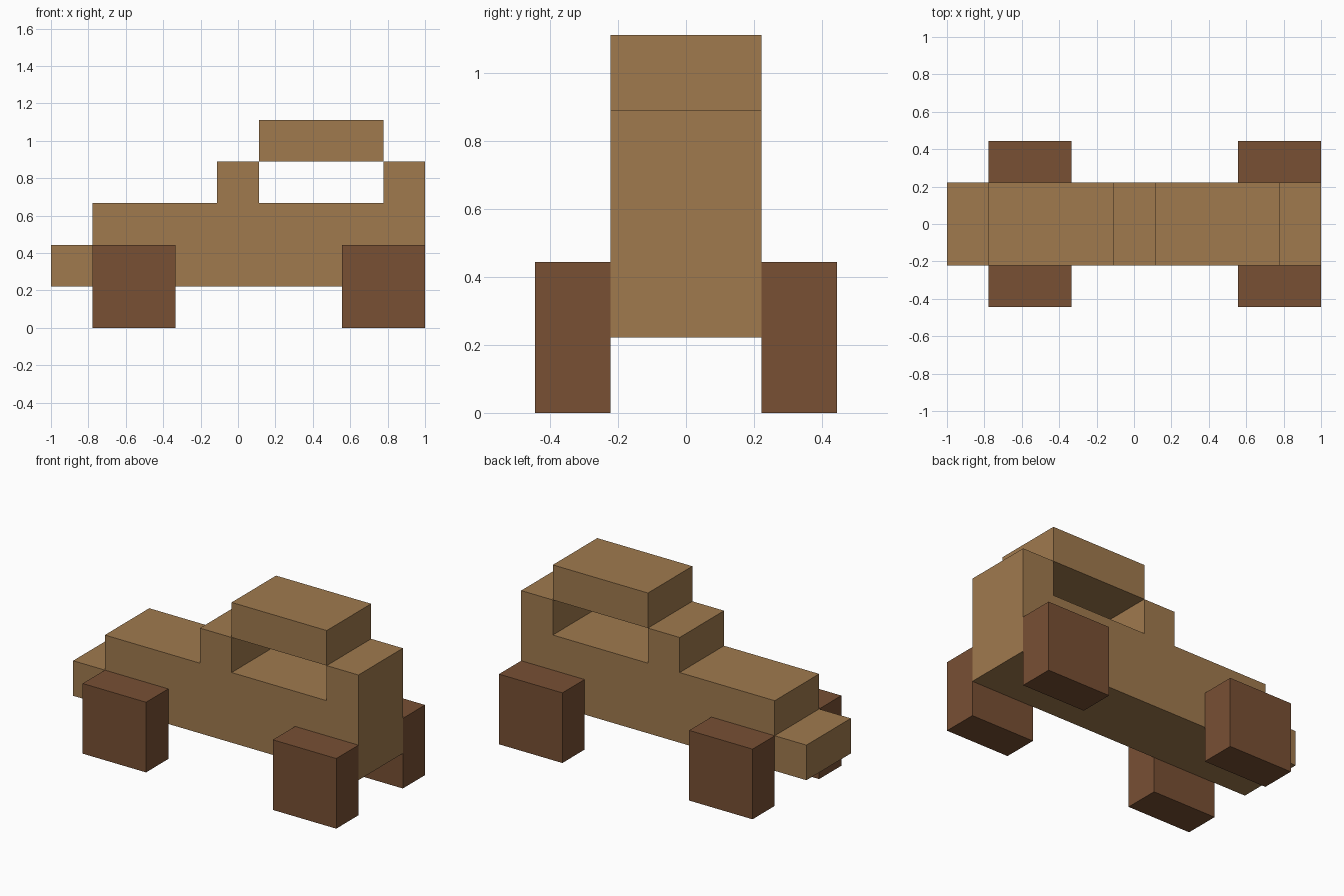
import bpy
import bmesh

if "Cube" in bpy.data.objects:
    bpy.data.objects.remove(bpy.data.objects["Cube"])

U = 2 / 9  # block size: the car is nine blocks long


def material(name, rgb):
    mat = bpy.data.materials.new(name)
    mat.diffuse_color = (*rgb, 1)
    mat.use_nodes = True
    mat.node_tree.nodes["Principled BSDF"].inputs["Base Color"].default_value = mat.diffuse_color
    return mat


LIGHT_WOOD = material("light brown", (0.352, 0.195, 0.076))
DARK_WOOD = material("dark brown", (0.188, 0.080, 0.034))


def extrude_profile(name, points, y0, y1, mat):
    """Extrude an x-z outline, given in blocks, from y0 to y1."""
    bm = bmesh.new()
    face = bm.faces.new([bm.verts.new((x * U, y0 * U, z * U)) for x, z in points])
    new = bmesh.ops.extrude_face_region(bm, geom=[face])["geom"]
    verts = [v for v in new if isinstance(v, bmesh.types.BMVert)]
    bmesh.ops.translate(bm, verts=verts, vec=(0, (y1 - y0) * U, 0))
    bmesh.ops.recalc_face_normals(bm, faces=bm.faces)
    mesh = bpy.data.meshes.new(name)
    bm.to_mesh(mesh)
    bm.free()
    mesh.materials.append(mat)
    obj = bpy.data.objects.new(name, mesh)
    bpy.context.collection.objects.link(obj)
    return obj


def block(name, x0, x1, y0, y1, z0, z1, mat):
    return extrude_profile(name, [(x0, z0), (x1, z0), (x1, z1), (x0, z1)], y0, y1, mat)


# Body with stepped nose, windscreen pillar and rear pillar
body = [(-4.5, 1), (4.5, 1), (4.5, 4), (3.5, 4), (3.5, 3), (0.5, 3),
        (0.5, 4), (-0.5, 4), (-0.5, 3), (-3.5, 3), (-3.5, 2), (-4.5, 2)]
extrude_profile("body", body, -1, 1, LIGHT_WOOD)

# Roof, resting on the pillar edges over the open window
block("roof", 0.5, 3.5, -1, 1, 4, 5, LIGHT_WOOD)

# Four square wheels
for end, x in (("front", -3.5), ("rear", 2.5)):
    for side, y in (("right", -2), ("left", 1)):
        block(f"{end}_{side}_wheel", x, x + 2, y, y + 1, 0, 2, DARK_WOOD)
